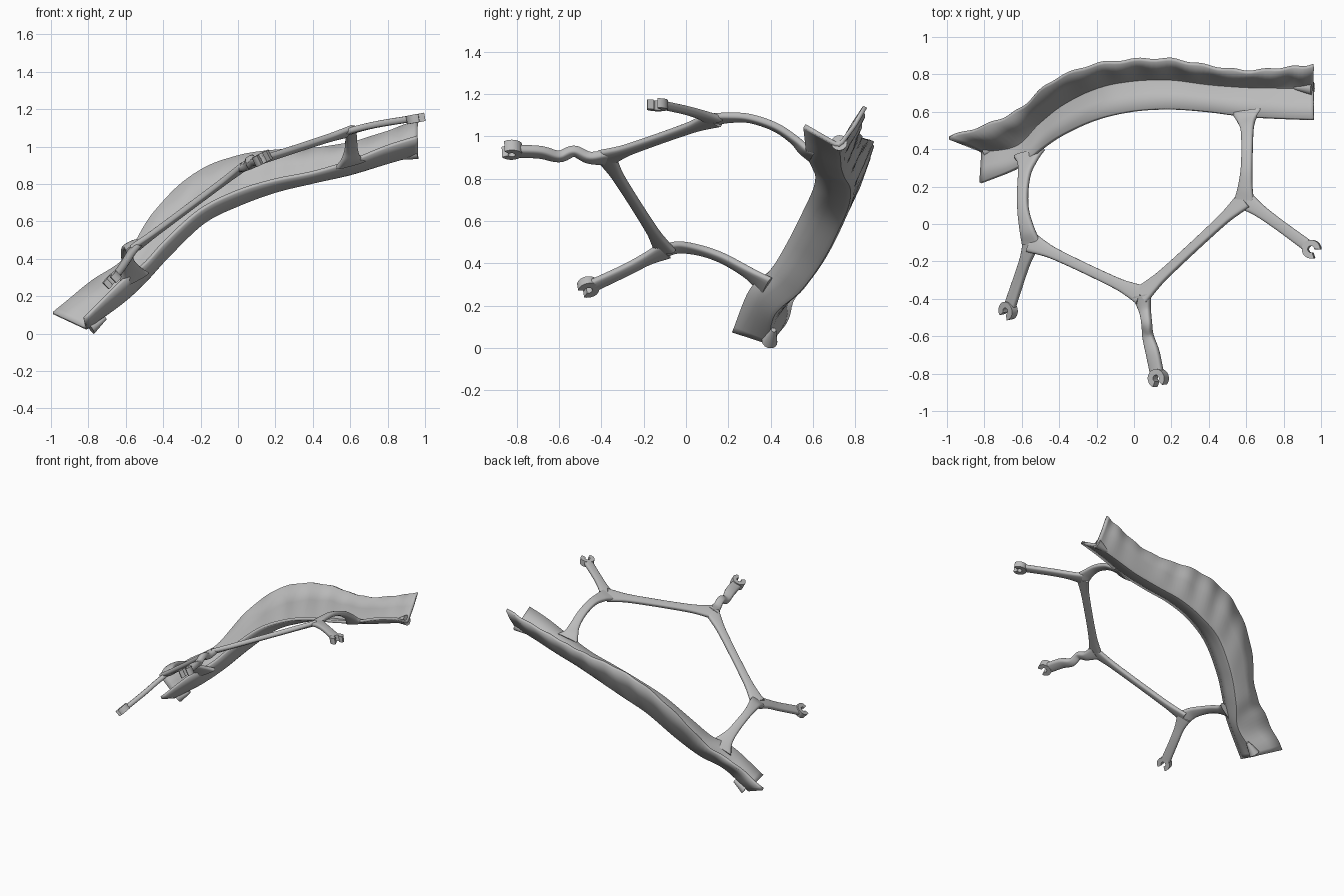
import bpy, bmesh, math
from mathutils import Vector

cube = bpy.data.objects.get("Cube")
if cube:
    bpy.data.objects.remove(cube)

grey = bpy.data.materials.new("light grey")
grey.use_nodes = True
grey.diffuse_color = (0.5, 0.5, 0.5, 1)
grey.node_tree.nodes["Principled BSDF"].inputs["Base Color"].default_value = (0.5, 0.5, 0.5, 1)

PLATE = Vector((-0.5, 0.25, 0.83))  # normal of the frame's plane


def finish(bm, name, angle=40):
    bmesh.ops.recalc_face_normals(bm, faces=bm.faces)
    mesh = bpy.data.meshes.new(name)
    bm.to_mesh(mesh)
    bm.free()
    mesh.materials.append(grey)
    ob = bpy.data.objects.new(name, mesh)
    bpy.context.collection.objects.link(ob)
    bpy.ops.object.select_all(action='DESELECT')
    ob.select_set(True)
    bpy.context.view_layer.objects.active = ob
    bpy.ops.object.shade_smooth_by_angle(angle=math.radians(angle))
    return ob


def spline(points, steps):
    """Catmull-Rom through points of any dimension."""
    pts = [Vector(p) for p in points]
    pts = [2 * pts[0] - pts[1]] + pts + [2 * pts[-1] - pts[-2]]
    out = []
    for a, b, c, d in zip(pts, pts[1:], pts[2:], pts[3:]):
        for i in range(steps):
            t = i / steps
            out.append(0.5 * (2 * b + (c - a) * t + (2 * a - 5 * b + 4 * c - d) * t * t
                              + (3 * b - a - 3 * c + d) * t ** 3))
    return out + [pts[-2]]


def bridge(bm, rows, closed):
    for r, s in zip(rows, rows[1:]):
        n = len(r)
        for i in range(n if closed else n - 1):
            j = (i + 1) % n
            bm.faces.new((r[i], r[j], s[j], s[i]))


def bar(name, path, thick=0.036, hint=PLATE, sides=16):
    """Flattened rounded bar; each path point is x, y, z, width."""
    pts = spline(path, 6)
    bm = bmesh.new()
    rows = []
    for i, p in enumerate(pts):
        tan = (pts[min(i + 1, len(pts) - 1)].xyz - pts[max(i - 1, 0)].xyz).normalized()
        up = (hint - tan * hint.dot(tan)).normalized()
        side = tan.cross(up)
        row = []
        for k in range(sides):
            a = math.tau * k / sides
            c, s = math.cos(a), math.sin(a)
            u = math.copysign(abs(c) ** 0.6, c) * p.w / 2
            v = math.copysign(abs(s) ** 0.6, s) * thick / 2
            row.append(bm.verts.new(p.xyz + side * u + up * v))
        rows.append(row)
    bridge(bm, rows, True)
    bm.faces.new(rows[0])
    bm.faces.new(rows[-1])
    return finish(bm, name, 50)


def clip(name, centre, direction, radius=0.05, thick=0.045):
    """Open ring snapped at the end of a leg, its gap facing outward."""
    d = Vector(direction).normalized()
    up = (PLATE - d * PLATE.dot(d)).normalized()
    side = up.cross(d)
    bm = bmesh.new()
    rows = []
    for k in range(21):
        a = math.radians(35 + 290 * k / 20)
        ray = d * math.cos(a) + side * math.sin(a)
        rows.append([bm.verts.new(Vector(centre) + ray * r + up * h * thick / 2)
                     for r, h in ((0.018, -1), (radius, -1), (radius, 1), (0.018, 1))])
    bridge(bm, rows, True)
    bm.faces.new(rows[0])
    bm.faces.new(rows[-1])
    finish(bm, name)


# Curved rail: front edge, valley and wall top at stations along its length
stations = [
    (-.82, .22, .08, -.81, .39, .025, -.99, .46, .11),
    (-.62, .305, .28, -.62, .42, .16, -.78, .53, .28),
    (-.50, .40, .37, -.50, .54, .27, -.61, .61, .40),
    (-.38, .48, .50, -.36, .65, .42, -.45, .75, .65),
    (-.20, .56, .66, -.18, .735, .59, -.24, .84, .85),
    (0, .605, .76, 0, .77, .68, -.02, .872, .945),
    (.20, .615, .82, .20, .775, .755, .20, .875, .98),
    (.40, .60, .86, .40, .75, .805, .40, .84, .99),
    (.60, .575, .92, .60, .735, .85, .60, .815, 1.02),
    (.80, .565, 1.0, .80, .73, .91, .80, .83, 1.08),
    (.96, .56, 1.05, .96, .725, .955, .96, .845, 1.14)]
bm = bmesh.new()
rows = []
for i, s in enumerate(spline(stations, 8)):
    front, valley, top = (Vector(s[k:k + 3]) for k in (0, 3, 6))
    top.y += 0.005 * math.sin(i * 0.95)
    wall = valley.lerp(top, 0.55) + Vector((0, 0.008 * math.sin(i * 0.8), 0))
    near_f, near_t = valley.lerp(front, 0.12), valley.lerp(top, 0.1)
    fold = (near_f + near_t + 2 * valley) / 4
    rows.append([bm.verts.new(v) for v in
                 (front, front.lerp(valley, 0.5), near_f, fold, near_t, wall, top)])
bridge(bm, rows, False)
rail = finish(bm, "curved_rail", 35)
solid = rail.modifiers.new("thickness", 'SOLIDIFY')
solid.thickness = 0.02
solid.offset = 0

# Frame bars, flared where they meet
left, middle, right = (-.55, -.1, .46), (.04, -.38, .9), (.59, .13, 1.08)


def straight(name, a, b):
    a, b = Vector(a), Vector(b)
    bar(name, [(*a.lerp(b, t), w) for t, w in
               ((0, .11), (.1, .082), (.22, .062), (.5, .056), (.78, .062), (.9, .082), (1, .11))])


straight("lower_frame_bar", left, middle)
straight("upper_frame_bar", middle, right)
bar("left_rail_arm", [(*left, .11), (-.572, -.03, .475, .085), (-.592, .07, .46, .064),
                      (-.595, .17, .425, .062), (-.585, .27, .37, .075),
                      (-.57, .335, .325, .12), (-.56, .38, .285, .19)])
bar("right_rail_arm", [(*right, .11), (.595, .2, 1.088, .08), (.602, .3, 1.085, .062),
                       (.605, .42, 1.045, .062), (.605, .51, .985, .072),
                       (.603, .56, .935, .11), (.603, .6, .91, .17)],
    hint=Vector((-.3, .3, .9)))

# Legs
bar("left_leg", [(*left, .11), (-.578, -.185, .42, .072), (-.61, -.28, .37, .066),
                 (-.662, -.435, .297, .07)])
bar("middle_leg", [(*middle, .11), (.058, -.46, .9, .065), (.068, -.53, .93, .055),
                   (.075, -.6, .905, .06), (.1, -.69, .925, .075), (.125, -.81, .93, .075)],
    thick=0.045)
bar("right_leg", [(*right, .11), (.66, .08, 1.1, .075), (.76, .007, 1.122, .062),
                  (.92, -.11, 1.148, .064)])

# Clips at the leg ends
clip("left_leg_clip", (-.673, -.463, .288), (-.12, -.37, -.18))
clip("middle_leg_clip", (.13, -.825, .937), (.09, -.46, .035), thick=0.055)
clip("right_leg_clip", (.95, -.135, 1.15), (.36, -.26, .07))


# Tapered lugs in the fold at both ends of the rail
def lug(name, base, tip):
    base, tip = Vector(base), Vector(tip)
    bm = bmesh.new()
    bmesh.ops.create_cone(bm, cap_ends=True, segments=16, radius1=0.038, radius2=0.012,
                          depth=(tip - base).length)
    turn = (tip - base).to_track_quat('Z', 'Y')
    for v in bm.verts:
        v.co = turn @ v.co + (base + tip) / 2
    finish(bm, name)


lug("lower_rail_lug", (-.79, .395, .03), (-.71, .415, .085))
lug("upper_rail_lug", (.955, .725, .97), (.86, .73, .94))
